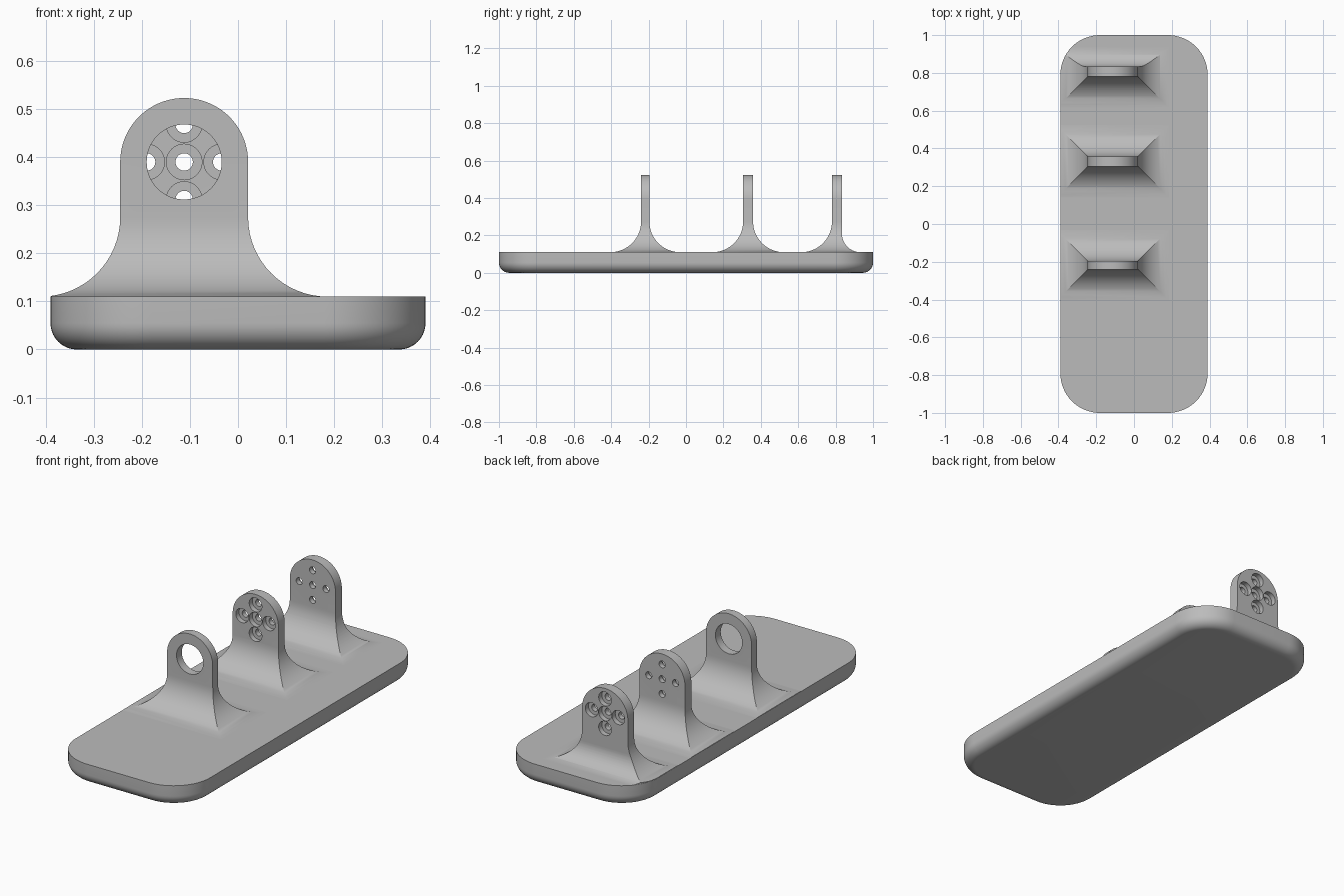
import bpy
import bmesh
from math import sin, cos, pi, radians

PLATE_TOP = 0.11
LUG_X, EYE_Z, HALF_W = -0.112, 0.39, 0.133
FILLET = 0.165

cube = bpy.data.objects.get("Cube")
if cube:
    bpy.data.objects.remove(cube, do_unlink=True)

grey = bpy.data.materials.new("matte grey")
grey.use_nodes = True
grey.diffuse_color = (0.5, 0.5, 0.5, 1)
grey.node_tree.nodes["Principled BSDF"].inputs["Base Color"].default_value = (0.5, 0.5, 0.5, 1)


def loft(name, rings):
    """Skin a stack of equal-length rings and cap both ends."""
    bm = bmesh.new()
    loops = [[bm.verts.new(p) for p in ring] for ring in rings]
    count = len(loops[0])
    for low, high in zip(loops, loops[1:]):
        for i in range(count):
            j = (i + 1) % count
            bm.faces.new((low[i], low[j], high[j], high[i]))
    bm.faces.new(loops[0][::-1])
    bm.faces.new(loops[-1])
    bmesh.ops.recalc_face_normals(bm, faces=bm.faces)
    mesh = bpy.data.meshes.new(name)
    bm.to_mesh(mesh)
    bm.free()
    mesh.materials.append(grey)
    obj = bpy.data.objects.new(name, mesh)
    bpy.context.collection.objects.link(obj)
    return obj


def rounded_ring(inset, z, steps=16):
    """Plate outline, moved inwards by inset."""
    r = 0.21
    points = []
    for k, (sx, sy) in enumerate([(1, 1), (-1, 1), (-1, -1), (1, -1)]):
        for i in range(steps + 1):
            a = (k + i / steps) * pi / 2
            points.append((sx * (0.39 - r) + (r - inset) * cos(a),
                           sy * (1 - r) + (r - inset) * sin(a), z))
    return points


def cylinder(x, z, radius, y0, y1):
    """Cutter along y."""
    turn = [2 * pi * i / 48 for i in range(48)]
    obj = loft("hole_cutter", [[(x + radius * cos(a), y, z + radius * sin(a)) for a in turn]
                               for y in (y0, y1)])
    obj.hide_render = True
    return obj


def boolean(obj, tool, operation):
    mod = obj.modifiers.new("cut", 'BOOLEAN')
    mod.operation, mod.solver, mod.object = operation, 'EXACT', tool
    bpy.context.view_layer.objects.active = obj
    bpy.ops.object.modifier_apply(modifier=mod.name)
    bpy.data.objects.remove(tool, do_unlink=True)


def smooth(obj):
    bpy.ops.object.select_all(action='DESELECT')
    obj.select_set(True)
    bpy.context.view_layer.objects.active = obj
    bpy.ops.object.shade_smooth_by_angle(angle=radians(25))


def flare(z, r):
    """Sideways spread of a concave fillet of radius r at height z."""
    h = min(max(z - PLATE_TOP, 0), r)
    return r - (r * r - (r - h) ** 2) ** 0.5


def lug(name, y, thick, back_fillet):
    """Upright with a flared foot and a round head."""
    # fillet rings are spaced by angle, for both radii
    heights = {PLATE_TOP - 0.02, PLATE_TOP, EYE_Z}
    for r in (FILLET, back_fillet):
        heights |= {round(PLATE_TOP + r * (1 - cos(i * pi / 32)), 5) for i in range(1, 17)}
    sections = [(z, HALF_W + flare(z, FILLET)) for z in sorted(heights)]
    for i in range(1, 30):
        a = radians(3 * i)
        sections.append((EYE_Z + HALF_W * sin(a), HALF_W * cos(a)))
    rings = []
    for z, w in sections:
        front = y - thick / 2 - flare(z, FILLET)
        back = y + thick / 2 + flare(z, back_fillet)
        rings.append([(LUG_X - w, front, z), (LUG_X + w, front, z),
                      (LUG_X + w, back, z), (LUG_X - w, back, z)])
    obj = loft(name, rings)
    # trim the foot to the plate outline
    boolean(obj, loft("trim", [rounded_ring(0.001, 0), rounded_ring(0.001, 1)]), 'INTERSECT')
    return obj


def screw_holes(obj, y, side):
    """Cross of five stepped holes; side is the y direction of the wide ends."""
    p = 0.078
    for dx, dz in [(0, 0), (p, 0), (-p, 0), (0, p), (0, -p)]:
        x, z = LUG_X + dx, EYE_Z + dz
        boolean(obj, cylinder(x, z, 0.018, y - 0.1, y + 0.1), 'DIFFERENCE')
        boolean(obj, cylinder(x, z, 0.037, y, y + side * 0.1), 'DIFFERENCE')


# base plate with rounded lower edge
R = 0.055
plate_rings = [rounded_ring(R * (1 - sin(a)), R * (1 - cos(a)))
               for a in [i * pi / 20 for i in range(11)]]
smooth(loft("base_plate", plate_rings + [rounded_ring(0, PLATE_TOP)]))

# front upright with one large eye
front_lug = lug("front_eye_upright", -0.218, 0.044, FILLET)
boolean(front_lug, cylinder(LUG_X, EYE_Z, 0.078, -0.4, 0), 'DIFFERENCE')
smooth(front_lug)

# two drilled uprights, wide hole ends facing away from each other
for name, y, side, back in [("middle_drilled_upright", 0.332, -1, FILLET),
                            ("rear_drilled_upright", 0.807, 1, 0.1)]:
    upright = lug(name, y, 0.053, back)
    screw_holes(upright, y, side)
    smooth(upright)
